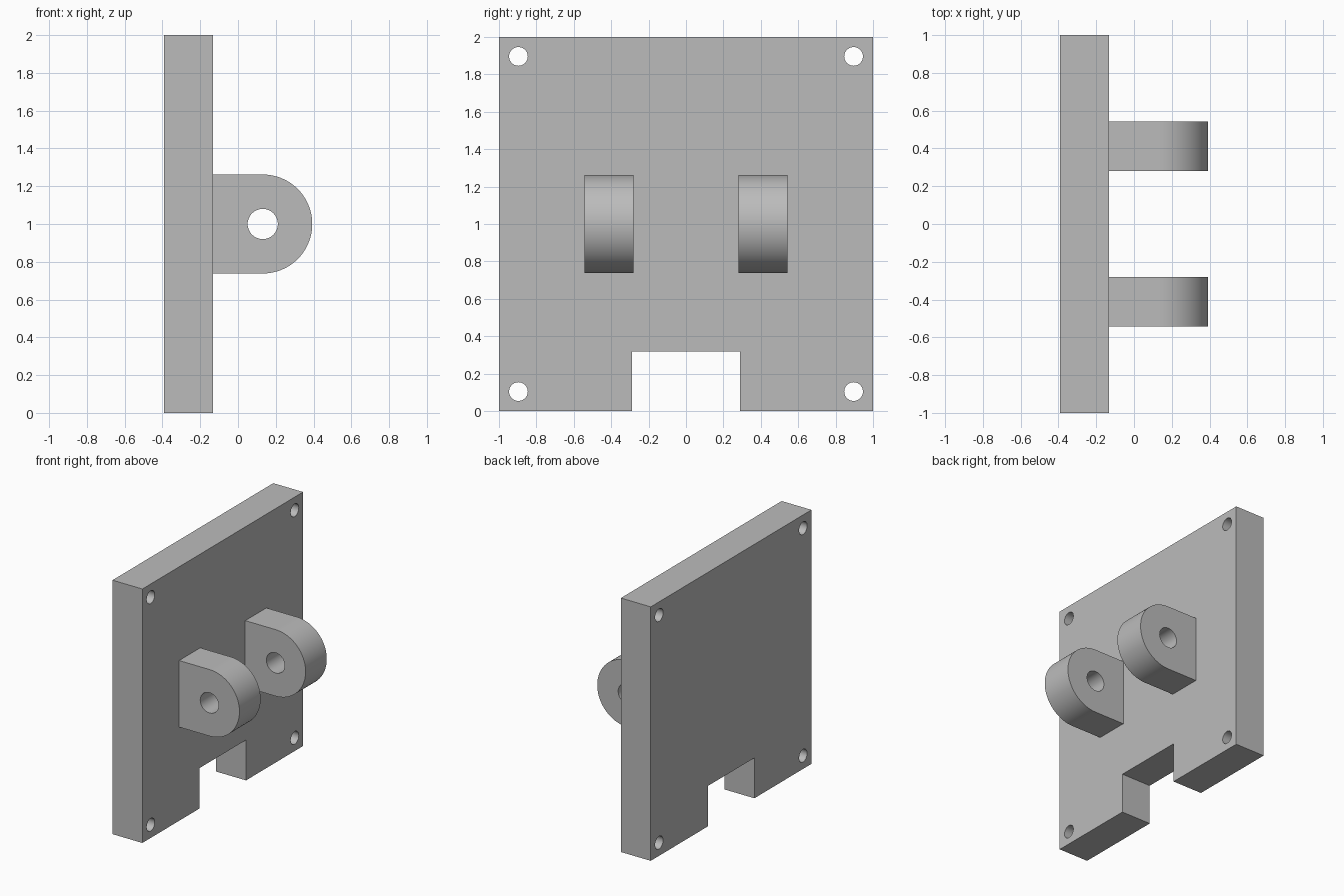
import bpy, bmesh, math
from mathutils import Vector, Matrix

cube = bpy.data.objects.get("Cube")
if cube:
    bpy.data.objects.remove(cube, do_unlink=True)

grey = bpy.data.materials.new("plain grey")
grey.use_nodes = True
colour = (0.5, 0.5, 0.5, 1)
grey.diffuse_color = colour
grey.node_tree.nodes["Principled BSDF"].inputs["Base Color"].default_value = colour


def extrude(name, points, direction):
    """Solid made by sweeping a closed outline along a direction."""
    bm = bmesh.new()
    face = bm.faces.new([bm.verts.new(p) for p in points])
    swept = bmesh.ops.extrude_face_region(bm, geom=[face])["geom"]
    moved = [v for v in swept if isinstance(v, bmesh.types.BMVert)]
    bmesh.ops.translate(bm, verts=moved, vec=Vector(direction))
    bmesh.ops.recalc_face_normals(bm, faces=bm.faces[:])
    mesh = bpy.data.meshes.new(name)
    bm.to_mesh(mesh)
    bm.free()
    mesh.materials.append(grey)
    obj = bpy.data.objects.new(name, mesh)
    bpy.context.collection.objects.link(obj)
    return obj


def drill(obj, centres, radius, depth, axis):
    """Cut round through-holes along the given axis."""
    bm = bmesh.new()
    turn = Vector((0, 0, 1)).rotation_difference(Vector(axis)).to_matrix().to_4x4()
    for c in centres:
        bmesh.ops.create_cone(bm, cap_ends=True, segments=48, radius1=radius,
                              radius2=radius, depth=depth,
                              matrix=Matrix.Translation(c) @ turn)
    mesh = bpy.data.meshes.new(obj.name + "_drill")
    bm.to_mesh(mesh)
    bm.free()
    mesh.materials.append(grey)
    cutter = bpy.data.objects.new(mesh.name, mesh)
    bpy.context.collection.objects.link(cutter)
    mod = obj.modifiers.new("holes", "BOOLEAN")
    mod.operation, mod.solver, mod.object = "DIFFERENCE", "EXACT", cutter
    bpy.ops.object.select_all(action="DESELECT")
    bpy.context.view_layer.objects.active = obj
    obj.select_set(True)
    bpy.ops.object.modifier_apply(modifier=mod.name)
    bpy.data.objects.remove(cutter, do_unlink=True)
    bpy.ops.object.shade_smooth_by_angle(angle=math.radians(30))


BACK, FRONT, R = -0.393, -0.133, 0.262
LUG_X = 0.393 - R

# Mounting plate with a notch in the bottom edge and four corner holes
outline = [(-1, 0), (-0.29, 0), (-0.29, 0.318), (0.29, 0.318),
           (0.29, 0), (1, 0), (1, 2), (-1, 2)]
plate = extrude("mounting_plate", [(BACK, y, z) for y, z in outline],
                (FRONT - BACK, 0, 0))
corners = [Vector((BACK, y, 1 + z)) for y in (-0.896, 0.896) for z in (-0.896, 0.896)]
drill(plate, corners, 0.05, 1, (1, 0, 0))

# Pair of round-ended lugs with pin holes
arc = [math.pi * (i / 48 - 0.5) for i in range(49)]
profile = [(FRONT, 1 - R)] + [(LUG_X + R * math.cos(a), 1 + R * math.sin(a))
                              for a in arc] + [(FRONT, 1 + R)]
for name, y in (("right_lug", -0.543), ("left_lug", 0.28)):
    lug = extrude(name, [(x, y, z) for x, z in profile], (0, 0.263, 0))
    drill(lug, [Vector((LUG_X, y, 1))], 0.08, 1, (0, 1, 0))
